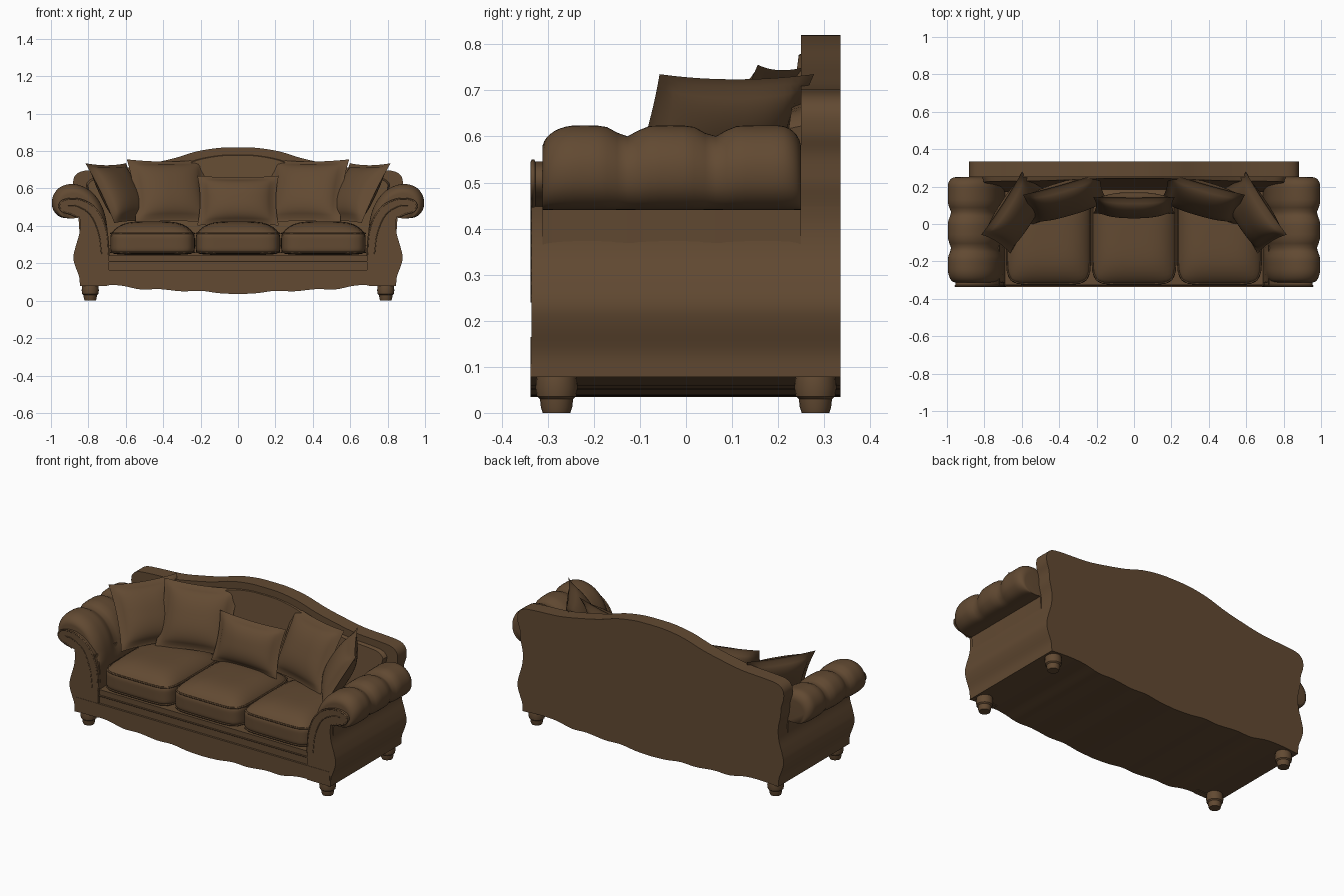
import bpy, bmesh, math
from mathutils import Vector

cube = bpy.data.objects.get("Cube")
if cube:
    bpy.data.objects.remove(cube, do_unlink=True)

BROWN = (0.122, 0.068, 0.032, 1)
fabric = bpy.data.materials.new("brown_leather")
fabric.use_nodes = True
fabric.diffuse_color = BROWN
bsdf = fabric.node_tree.nodes["Principled BSDF"]
bsdf.inputs["Base Color"].default_value = BROWN
bsdf.inputs["Roughness"].default_value = 0.7


def finish(name, bm, angle=35):
    """Turn a bmesh into a shaded, coloured object."""
    bmesh.ops.recalc_face_normals(bm, faces=bm.faces)
    me = bpy.data.meshes.new(name)
    bm.to_mesh(me)
    bm.free()
    me.materials.append(fabric)
    me.shade_smooth()
    me.set_sharp_from_angle(angle=math.radians(angle))
    ob = bpy.data.objects.new(name, me)
    bpy.context.collection.objects.link(ob)
    return ob


def smooth_line(pts, steps=5):
    """Catmull-Rom interpolation through a few points."""
    p = [Vector(q) for q in pts]
    p = [2 * p[0] - p[1]] + p + [2 * p[-1] - p[-2]]
    out = []
    for a, b, c, d in zip(p, p[1:], p[2:], p[3:]):
        for i in range(steps):
            t = i / steps
            out.append(0.5 * (2 * b + (c - a) * t + (2 * a - 5 * b + 4 * c - d) * t ** 2
                              + (3 * b - a - 3 * c + d) * t ** 3))
    return out + [p[-2]]


def mirrored(half):
    """Half outline from bottom centre to top centre, completed on the other side."""
    return half + [Vector((-q.x, q.y)) for q in reversed(half) if q.x > 1e-4]


def loft(name, rings, angle=35):
    """Skin a list of equal closed rings and cap the ends."""
    bm = bmesh.new()
    loops = [[bm.verts.new(p) for p in r] for r in rings]
    n = len(loops[0])
    for a, b in zip(loops, loops[1:]):
        for i in range(n):
            bm.faces.new((a[i], a[(i + 1) % n], b[(i + 1) % n], b[i]))
    bm.faces.new(loops[0])
    bm.faces.new(loops[-1])
    return finish(name, bm, angle)


def prism(name, outline, y0, y1, side=1):
    return loft(name, [[(side * q[0], y, q[1]) for q in outline] for y in (y0, y1)])


def tube(name, pts, radius, cyclic=False):
    cu = bpy.data.curves.new(name, "CURVE")
    cu.dimensions = "3D"
    cu.bevel_depth = radius
    cu.bevel_resolution = 1
    sp = cu.splines.new("POLY")
    sp.points.add(len(pts) - 1)
    for s, p in zip(sp.points, pts):
        s.co = (*p, 1)
    sp.use_cyclic_u = cyclic
    cu.materials.append(fabric)
    ob = bpy.data.objects.new(name, cu)
    bpy.context.collection.objects.link(ob)
    return ob


# Base with a wavy apron and curved sides
apron = smooth_line([(0, .035), (.1, .04), (.2, .053), (.3, .05), (.42, .062), (.52, .06),
                     (.62, .08), (.72, .085), (.845, .078)], 4)
flank = smooth_line([(.845, .078), (.85, .13), (.872, .19), (.88, .235), (.868, .29),
                     (.848, .36), (.845, .43), (.86, .5)], 4)
low = [q for q in flank if q.y < .45]
base = apron + low[1:] + [Vector((.72, .44)), Vector((.69, .245)), Vector((0, .245))]
prism("base_frame", mirrored(base), -.325, .335)
front_apron = apron + [Vector((.84, .165)), Vector((0, .165))]
prism("front_apron", mirrored(front_apron), -.337, -.32)
tube("rail_piping", [(-.72, -.327, .21), (.72, -.327, .21)], .004)

# Back board with a crowned top
crest = smooth_line([(.86, .5), (.865, .56), (.88, .61), (.876, .66), (.84, .69), (.76, .7),
                     (.6, .71), (.46, .735), (.34, .762), (.22, .798), (.1, .817), (0, .82)], 5)
prism("back_board", mirrored(apron + flank[1:] + crest[1:]), .25, .335)

# Sloping padding on the inside of the back
pad_top = [Vector((q.x * .93, q.y - .035)) for q in crest if q.y > .66]
pad = mirrored([Vector((0, .3)), Vector((.76, .3)), Vector((.8, .55))] + pad_top)
loft("back_padding", [[(q.x, .26, q.y) for q in pad],
                      [(q.x * .985, .245 - .16 * (.79 - q.y) ** 1.1, q.y - .008) for q in pad]])

# Rolled arms: cross-section swept backwards with three soft bulges
section = smooth_line([(.69, .25), (.7, .4), (.725, .5), (.775, .575), (.84, .615), (.905, .623),
                       (.96, .6), (.992, .55), (.99, .49), (.955, .45), (.9, .44), (.85, .445)], 4)
section.append(Vector((.84, .25)))
pivot = Vector((.86, .44))
rings = []
N = 36
for i in range(N + 1):
    t = i / N
    y = -.312 + .562 * (1 - math.cos(math.pi * t)) / 2
    bulge = 1 - .13 * sum(math.exp(-((y - v) / .03) ** 2) for v in (-.13, .06))
    end = min(1, (y + .312) / .075, (.25 - y) / .05)
    size = bulge * (.72 + .28 * math.sqrt(max(0, 1 - (1 - end) ** 2)))
    rings.append([(pivot + (q - pivot) * Vector((1, 1)).x if q.y < .42 else
                   pivot + (q - pivot) * size, y) for q in section])
# Front scroll panel outline
scroll = smooth_line([(.69, .24), (.7, .36), (.73, .45), (.78, .51), (.84, .54), (.9, .545),
                      (.945, .53), (.955, .5), (.935, .475), (.9, .465), (.865, .45)], 4)
panel = scroll + list(reversed(low)) + [Vector((.69, .08))]

for side, label in ((1, "left"), (-1, "right")):
    loft(label + "_arm_roll", [[(side * q.x, y, q.y) for q, y in r] for r in rings], 50)
    prism(label + "_arm_panel", panel, -.335, -.3, side)
    tube(label + "_arm_piping", [(side * q.x, -.332, q.y) for q in scroll], .005)
    # Recessed-looking curved seam on the arm front
    seam = smooth_line([(.73, .25), (.745, .36), (.79, .46), (.86, .505), (.91, .51)], 4)
    tube(label + "_arm_seam", [(side * q.x, -.334, q.y) for q in seam], .003)

# Turned feet
foot = [(.03, 0), (.034, .012), (.036, .03), (.043, .036), (.046, .055), (.044, .075), (.04, .1)]
for sx, a in ((1, "left"), (-1, "right")):
    for sy, b in ((-1, "front"), (1, "back")):
        loft(f"{b}_{a}_foot",
             [[(sx * .79 + r * math.cos(k * math.tau / 20),
                sy * .281 + r * math.sin(k * math.tau / 20), z) for k in range(20)]
              for r, z in foot])


# Seat cushions: rounded boxes with a crowned top and piping
def seat_cushion(name, cx, hx=.226, hy=.262, cy=-.062):
    bm = bmesh.new()
    bmesh.ops.create_cube(bm, size=2)
    bmesh.ops.subdivide_edges(bm, edges=bm.edges, cuts=13, use_grid_fill=True)
    for v in bm.verts:
        p = v.co
        f = sum(abs(c) ** 7 for c in p) ** (-1 / 7)
        u, w, h = p * f
        crown = .055 * (1 - u ** 4) * (1 - w ** 4) if h > 0 else 0
        v.co = (cx + hx * u, cy + hy * w, .307 + .062 * h + crown * max(h, 0))
    finish(name, bm, 60)
    for z in (.258, .36):
        ring = []
        for k in range(48):
            c, s = math.cos(k * math.tau / 48), math.sin(k * math.tau / 48)
            f = (abs(c) ** 7 + abs(s) ** 7) ** (-1 / 7)
            ring.append((cx + hx * .985 * c * f, cy + hy * .985 * s * f, z))
        tube(name + "_piping", ring, .005, True)


for label, cx in (("right", -.457), ("middle", 0), ("left", .457)):
    seat_cushion(label + "_seat_cushion", cx)


# Throw pillows: puffed squares with a thin flange and pulled-out corners
def pillow(name, loc, hx, hz, thick, lean, yaw, n=22):
    bm = bmesh.new()
    for s in (1, -1):
        grid = []
        for i in range(n + 1):
            row = []
            for j in range(n + 1):
                u, v = 2 * i / n - 1, 2 * j / n - 1
                a, b = min(abs(u) / .88, 1), min(abs(v) / .88, 1)
                puff = ((1 - a ** 2.5) * (1 - b ** 2.5)) ** .55
                x = u * hx * (1 - .07 * (1 - v * v))
                z = v * hz * (1 - .07 * (1 - u * u))
                edge = 0 if max(abs(u), abs(v)) > .999 else .005
                row.append(bm.verts.new((x, s * (edge + thick * puff), z)))
            grid.append(row)
        for i in range(n):
            for j in range(n):
                bm.faces.new((grid[i][j], grid[i + 1][j], grid[i + 1][j + 1], grid[i][j + 1]))
    bmesh.ops.remove_doubles(bm, verts=bm.verts, dist=.0005)
    ob = finish(name, bm, 50)
    ob.location = loc
    ob.rotation_euler = (-math.radians(lean), 0, math.radians(yaw))


pillow("centre_pillow", (0, .1, .535), .218, .14, .055, 18, 0)
for side, label in ((1, "left"), (-1, "right")):
    pillow(label + "_inner_pillow", (side * .365, .135, .585), .215, .19, .06, 26, -side * 16)
    pillow(label + "_outer_pillow", (side * .63, .06, .575), .2, .185, .06, 30, -side * 57)
